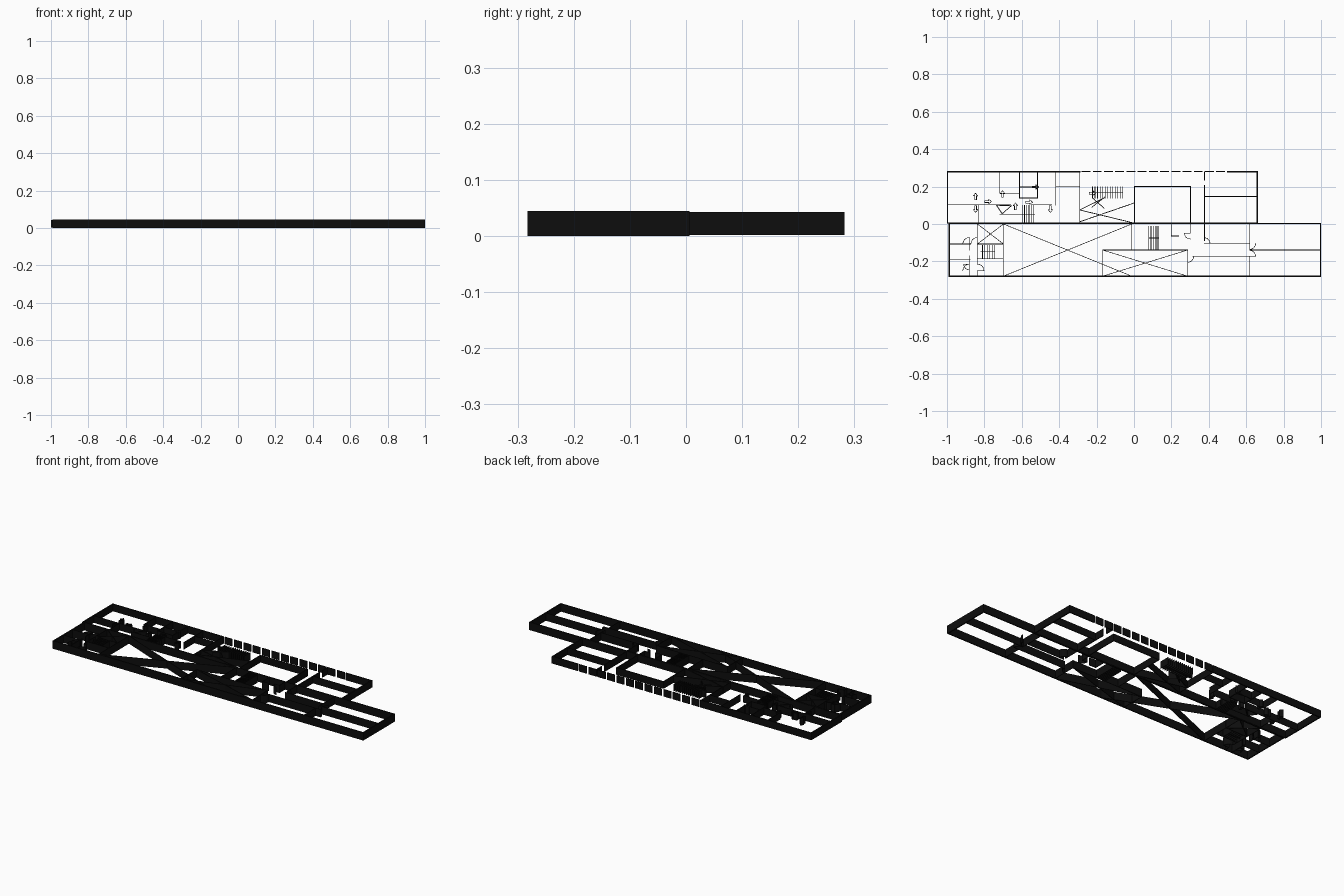
import bpy, bmesh, math
from mathutils import Vector

ink = bpy.data.materials.new("black")
ink.diffuse_color = (0.004, 0.004, 0.004, 1)

LOW, HIGH = (0.0, 0.045), (0.002, 0.043)   # z ranges of lower and upper plan


def build(name, paths, width, z):
    """Extrude each polyline into upright walls of the given thickness."""
    bm = bmesh.new()
    for path in paths:
        for p, q in zip(path, path[1:]):
            p, q = Vector(p), Vector(q)
            d = (q - p).normalized() * width / 2
            n = Vector((-d.y, d.x))
            base = [bm.verts.new((*c, z[0])) for c in
                    (p - d - n, q + d - n, q + d + n, p - d + n)]
            top = [bm.verts.new((v.co.x, v.co.y, z[1])) for v in base]
            bm.faces.new(base[::-1])
            bm.faces.new(top)
            for i in range(4):
                j = (i + 1) % 4
                bm.faces.new((base[i], base[j], top[j], top[i]))
    mesh = bpy.data.meshes.new(name)
    bm.to_mesh(mesh)
    bm.free()
    mesh.materials.append(ink)
    bpy.context.collection.objects.link(bpy.data.objects.new(name, mesh))


def h(y, x0, x1):
    return [(x0, y), (x1, y)]


def v(x, y0, y1):
    return [(x, y0), (x, y1)]


def rect(x0, y0, x1, y1):
    return [(x0, y0), (x1, y0), (x1, y1), (x0, y1), (x0, y0)]


def cross(x0, y0, x1, y1):
    return [[(x0, y0), (x1, y1)], [(x0, y1), (x1, y0)]]


def treads(x0, x1, y0, y1, n):
    return [v(x0 + (x1 - x0) * i / (n - 1), y0, y1) for i in range(n)]


def door(x, y, r, a0):
    """Open leaf plus its quarter-circle swing."""
    arc = [(x + r * math.cos(math.radians(a0 + a)),
            y + r * math.sin(math.radians(a0 + a))) for a in range(0, 91, 15)]
    return [(x, y)] + arc


def arrow(x, y, angle):
    """Outline of a small direction arrow."""
    c, s = math.cos(math.radians(angle)), math.sin(math.radians(angle))
    pts = [(-.018, -.005), (.003, -.005), (.003, -.012), (.018, 0),
           (.003, .012), (.003, .005), (-.018, .005), (-.018, -.005)]
    return [(x + c * a - s * b, y + s * a + c * b) for a, b in pts]


# Upper plan: outer shell, with the back wall broken up by windows
build("upper_outer_walls", [
    [(-.29, .279), (-.997, .279), (-.997, .005), (.659, .005), (.659, .279), (.50, .279)],
], .007, HIGH)
build("upper_window_wall", [h(.280, -.278 + i * .06, -.235 + i * .06)
                            for i in range(13)], .005, HIGH)

# Upper plan: partitions
build("upper_partitions", [
    h(.102, -.995, -.86), v(-.718, .279, .165),
    v(-.83, .005, .102), h(.102, -.83, -.66),
    v(-.418, .279, .10), h(.198, -.418, -.29),
    v(-.29, .279, .01), h(.052, -.718, -.60),
    h(.165, -.718, -.615), h(.102, -.55, -.44), h(.102, -.86, -.79),
], .003, HIGH)
build("upper_washrooms", [
    rect(-.613, .139, -.516, .279), h(.198, -.613, -.516)], .005, HIGH)
build("upper_hall_room", [
    [(.003, .005), (.003, .201), (.303, .201), (.303, .005)],
    v(.377, .279, .235), v(.377, .205, .005), h(.147, .377, .659)], .005, HIGH)

# Upper plan: stairs and ramps
build("upper_stairs", treads(-.222, -.06, .139, .198, 13)
      + treads(-.595, -.538, .01, .10, 7)
      + [h(.168, -.222, -.06), h(.052, -.60, -.53)], .003, HIGH)
build("upper_ramp_lines", [
    [(-.29, .075), (0, .005)], [(-.29, .012), (0, .112)],
    [(-.29, .075), (-.16, .139)], [(-.225, .09), (-.155, .145)],
    [(-.222, .139), (-.16, .085)],
    [(-.735, .10), (-.655, .098), (-.705, .055), (-.735, .10)],
], .004, HIGH)
build("upper_arrows", [
    arrow(-.527, .198, 0), arrow(-.78, .12, 0), arrow(-.56, .117, 0),
    arrow(-.222, .165, 0), arrow(-.634, .095, 90), arrow(-.847, .147, 90),
    arrow(-.847, .08, 270), arrow(-.703, .16, 90), arrow(-.447, .08, 270),
], .003, HIGH)

# Lower plan: outer shell
build("lower_outer_walls", [rect(-.987, -.279, .997, .003)], .007, LOW)

# Lower plan: partitions
build("lower_partitions", [
    v(-.837, 0, -.107), h(-.107, -.837, -.698), v(-.698, 0, -.279),
    h(-.107, -.987, -.875), h(-.19, -.987, -.875), h(-.185, -.837, -.698),
    v(-.88, -.107, -.14), v(-.88, -.17, -.215), v(-.837, -.107, -.215),
    v(-.837, -.25, -.279), v(-.88, -.25, -.279),
    v(-.012, 0, -.139), h(-.139, -.168, .287), v(-.168, -.139, -.279),
    v(.287, -.139, -.279), v(.20, 0, -.064), h(-.064, .20, .24),
    v(.30, 0, -.05), v(.377, 0, -.09), h(-.104, .405, .618),
    h(-.173, .315, .618), v(.618, 0, -.104), v(.618, -.173, -.279),
    h(-.139, .618, .997),
], .003, LOW)

# Lower plan: crossed lines over open voids
build("void_crosses", cross(-.837, 0, -.698, -.107)
      + cross(-.698, 0, -.012, -.279)
      + cross(-.168, -.139, .287, -.279), .003, LOW)

# Lower plan: stairs
build("lower_stairs", treads(-.81, -.745, -.115, -.185, 6)
      + [h(-.145, -.82, -.745)]
      + treads(.078, .132, -.012, -.139, 7)
      + [h(-.075, .078, .132)], .003, LOW)

# Lower plan: door leaves and swings
build("doors", [
    door(.377, -.104, .03, 0), door(.618, -.104, .032, 270),
    door(.618, -.173, .032, 0), door(.287, -.173, .032, 270),
    door(.30, -.05, .03, 180), door(-.88, -.107, .035, 90),
    door(-.88, -.25, .035, 90), door(-.837, -.25, .035, 0),
    door(-.88, -.215, .03, 180), door(-.837, -.107, .035, 90),
], .003, LOW)
